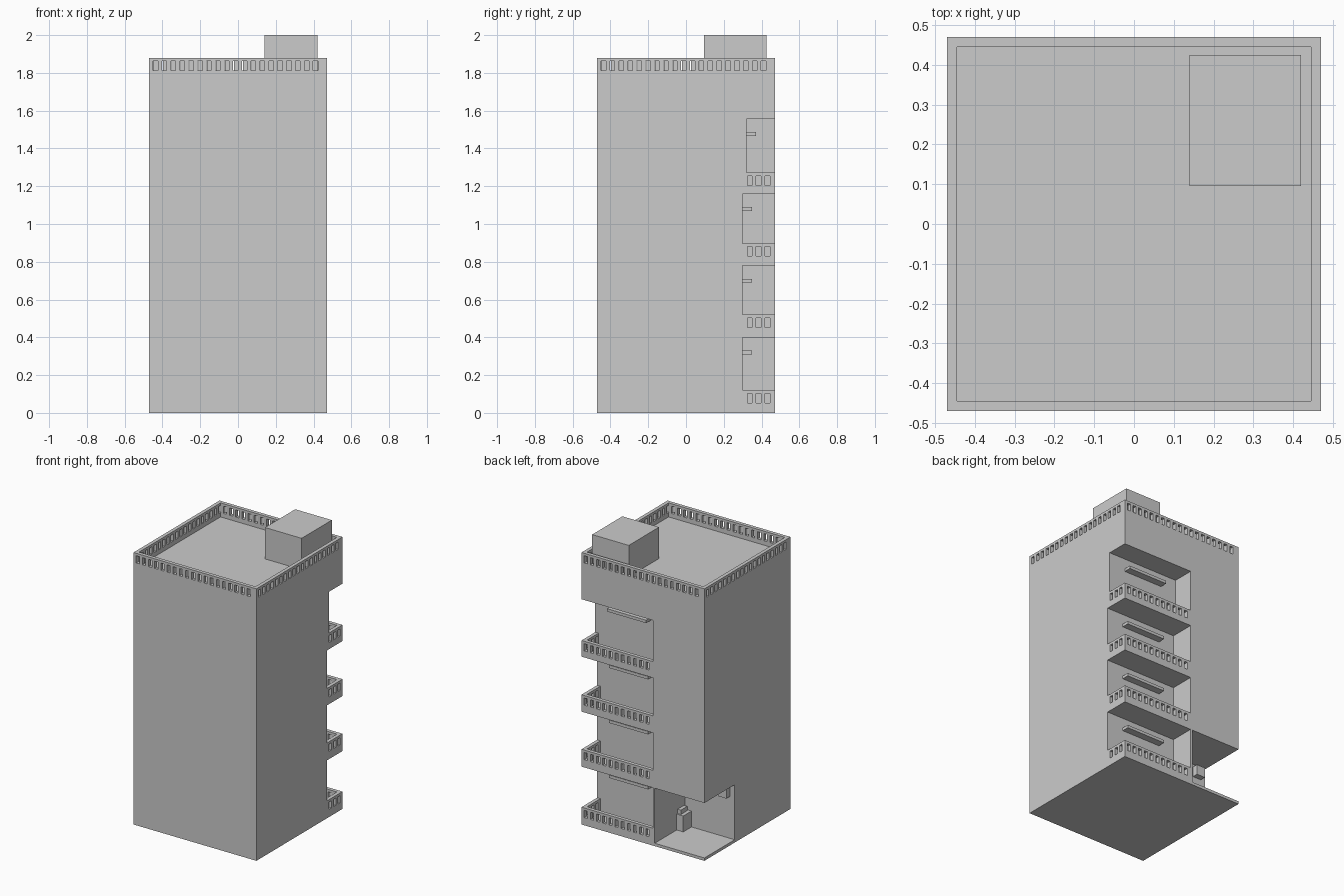
import bpy
import bmesh
from mathutils import Matrix, Vector

if "Cube" in bpy.data.objects:
    bpy.data.objects.remove(bpy.data.objects["Cube"], do_unlink=True)

concrete = bpy.data.materials.new("concrete grey")
concrete.use_nodes = True
GREY = (0.6, 0.6, 0.6, 1)
concrete.diffuse_color = GREY
concrete.node_tree.nodes["Principled BSDF"].inputs["Base Color"].default_value = GREY


def make_boxes(name, boxes):
    """One object made of boxes, each given as (low corner, high corner)."""
    bm = bmesh.new()
    for low, high in boxes:
        low, high = Vector(low), Vector(high)
        place = Matrix.Translation((low + high) / 2) @ Matrix.Diagonal((high - low).to_4d())
        bmesh.ops.create_cube(bm, size=1, matrix=place)
    mesh = bpy.data.meshes.new(name)
    bm.to_mesh(mesh)
    bm.free()
    mesh.materials.append(concrete)
    obj = bpy.data.objects.new(name, mesh)
    bpy.context.collection.objects.link(obj)
    return obj


def carve(target, name, boxes):
    """Cut boxes that do not touch each other out of the target."""
    cutter = make_boxes(name, boxes)
    cutter.hide_render = True
    mod = target.modifiers.new(name, "BOOLEAN")
    mod.operation = "DIFFERENCE"
    mod.solver = "EXACT"
    mod.object = cutter
    bpy.context.view_layer.objects.active = target
    bpy.ops.object.modifier_apply(modifier=mod.name)
    bpy.data.objects.remove(cutter, do_unlink=True)


H = 0.47            # half width of the tower
TOP = 1.88
WALL = 0.025        # parapet thickness
PARAPET = 0.097     # parapet height
OUT = H + 0.05
STEP = 0.0471       # spacing of parapet slots
SIDE = -0.075       # inner end of the balconies

# balconies: parapet top, ceiling, back wall y
balconies = [(0.12, 0.40, 0.30), (0.52, 0.78, 0.30),
             (0.897, 1.16, 0.30), (1.272, 1.557, 0.32)]


def slot(axis, sign, along, top):
    """Cutter for one parapet slot in the wall facing the signed axis."""
    near, far = sorted((sign * (H - 0.03), sign * (H + 0.02)))
    a, b = along - 0.0125, along + 0.0125
    z0, z1 = top - 0.067, top - 0.017
    if axis == "x":
        return (near, a, z0), (far, b, z1)
    return (a, near, z0), (b, far, z1)


tower = make_boxes("tower", [((-H, -H, 0), (H, H, TOP))])

# open corners of the balconies and the ground floor entrance
openings = [((SIDE, y, low), (OUT, OUT, high)) for low, high, y in balconies]
openings.append(((-OUT, 0.14, 0.02), (-0.09, OUT, 0.40)))
carve(tower, "openings", openings)

# sunken floors behind the parapets
inner = H - WALL
wells = [((SIDE, y, low - PARAPET), (inner, inner, low + 0.05)) for low, high, y in balconies]
wells.append(((-inner, -inner, TOP - PARAPET), (inner, inner, TOP + 0.05)))
carve(tower, "wells", wells)

# rows of slots through every parapet, one wall at a time
for axis, sign, turn in (("x", 1, 1), ("x", -1, -1), ("y", -1, 1), ("y", 1, -1)):
    slots = [slot(axis, sign, turn * (STEP * i - 0.437), TOP) for i in range(19)]
    if sign == 1:
        count, start = (3, 0.431) if axis == "x" else (11, 0.437)
        slots += [slot(axis, sign, start - STEP * i, low)
                  for low, high, y in balconies for i in range(count)]
    carve(tower, "slots", slots)

# stair housing on the roof
make_boxes("roof_housing", [((0.14, 0.095, TOP - PARAPET), (0.42, 0.425, 2.0))])

# ledge over each balcony window
for n, (low, high, y) in enumerate(balconies):
    z = high - 0.09
    make_boxes(f"window_ledge_{n + 1}", [((0.045, y, z), (0.345, y + 0.05, z + 0.02))])

# fittings in the entrance
make_boxes("entrance_desk", [((-0.14, 0.14, 0.02), (-0.09, 0.23, 0.13))])
make_boxes("entrance_desk_back", [((-0.115, 0.15, 0.13), (-0.09, 0.22, 0.16))])
make_boxes("entrance_wall_unit", [((-0.435, 0.14, 0.31), (-0.37, 0.18, 0.38))])
